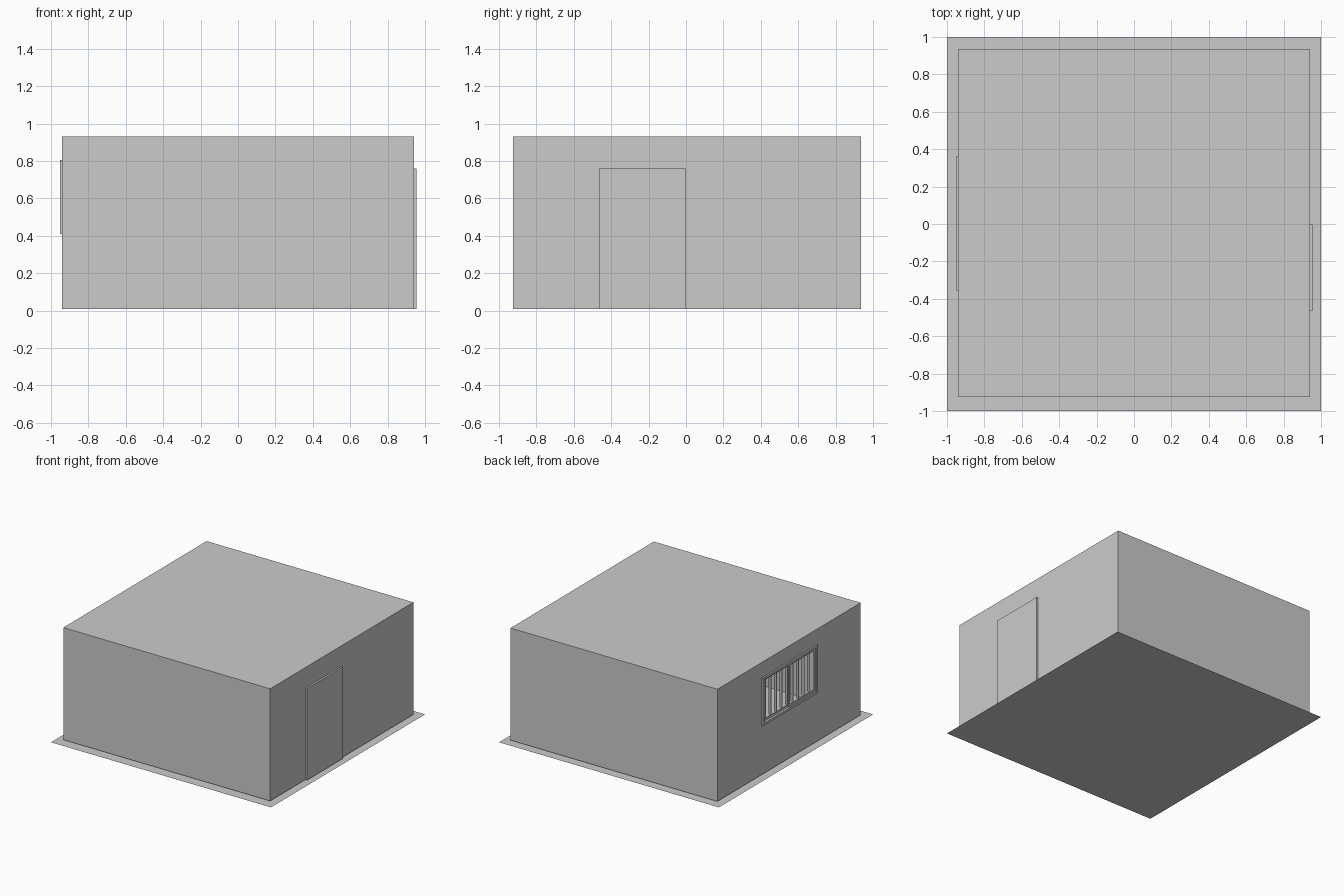
import bpy
import math

if "Cube" in bpy.data.objects:
    bpy.data.objects.remove(bpy.data.objects["Cube"])


def box(name, lo, hi, rot_z=0.0):
    """Box spanning the corners lo and hi, optionally turned about its own z axis."""
    centre = [(a + b) / 2 for a, b in zip(lo, hi)]
    bpy.ops.mesh.primitive_cube_add(size=1, location=centre, rotation=(0, 0, rot_z))
    ob = bpy.context.object
    ob.name = name
    ob.scale = [b - a for a, b in zip(lo, hi)]
    bpy.ops.object.transform_apply(location=False, rotation=False, scale=True)
    return ob


def cut(target, name, lo, hi):
    cutter = box(name, lo, hi)
    cutter.hide_render = True
    cutter.hide_set(True)
    mod = target.modifiers.new(name, 'BOOLEAN')
    mod.operation = 'DIFFERENCE'
    mod.solver = 'EXACT'
    mod.object = cutter


def frame(name, x0, x1, y0, y1, z0, z1, w):
    """Rectangular frame in the yz plane with rails of width w."""
    box(name + "_bottom", (x0, y0, z0), (x1, y1, z0 + w))
    box(name + "_top", (x0, y0, z1 - w), (x1, y1, z1))
    box(name + "_side_a", (x0, y0, z0 + w), (x1, y0 + w, z1 - w))
    box(name + "_side_b", (x0, y1 - w, z0 + w), (x1, y1, z1 - w))


# Ground sheet
bpy.ops.mesh.primitive_plane_add(size=2)
bpy.context.object.name = "ground_sheet"

# Hollow room: thin walls, floor and roof, with a window opening
X, Y0, Y1, Z0, Z1, T = 0.94, -0.925, 0.935, 0.008, 0.93, 0.006
WY0, WY1, WZ0, WZ1 = -0.355, 0.36, 0.41, 0.805
room = box("room_shell", (-X, Y0, Z0), (X, Y1, Z1))
cut(room, "interior_cutter", (-X + T, Y0 + T, Z0 + T), (X - T, Y1 - T, Z1 - T))
cut(room, "window_cutter", (-X - 0.05, WY0 + 0.01, WZ0 + 0.01),
    (-X + 0.05, WY1 - 0.01, WZ1 - 0.01))

# Door slab
box("door", (X - 0.002, -0.465, Z0), (0.955, -0.002, 0.76))

# Window: outer frame and two sliding sashes
frame("window_frame", -0.952, -0.928, WY0, WY1, WZ0, WZ1, 0.02)
mid = (WY0 + WY1) / 2
frame("sash_front", -0.942, -0.935, WY0 + 0.02, mid + 0.01, WZ0 + 0.02, WZ1 - 0.02, 0.018)
frame("sash_rear", -0.935, -0.928, mid - 0.01, WY1 - 0.02, WZ0 + 0.02, WZ1 - 0.02, 0.018)

# Vertical blind slats behind the window
count = 10
for i in range(count):
    y = WY0 + (i + 0.5) * (WY1 - WY0) / count
    box("blind_slat", (-0.93, y - 0.001, WZ0), (-0.85, y + 0.001, WZ1), math.radians(-40)).location.x = -0.89
box("blind_rail", (-0.91, WY0, WZ1), (-0.87, WY1, WZ1 + 0.02))

# Ceiling lamps: two rows of three
for x in (-0.37, 0.37):
    for y in (-0.555, 0.005, 0.56):
        box("ceiling_lamp", (x - 0.09, y - 0.185, Z1 - T - 0.012), (x + 0.09, y + 0.185, Z1 - T + 0.002))
